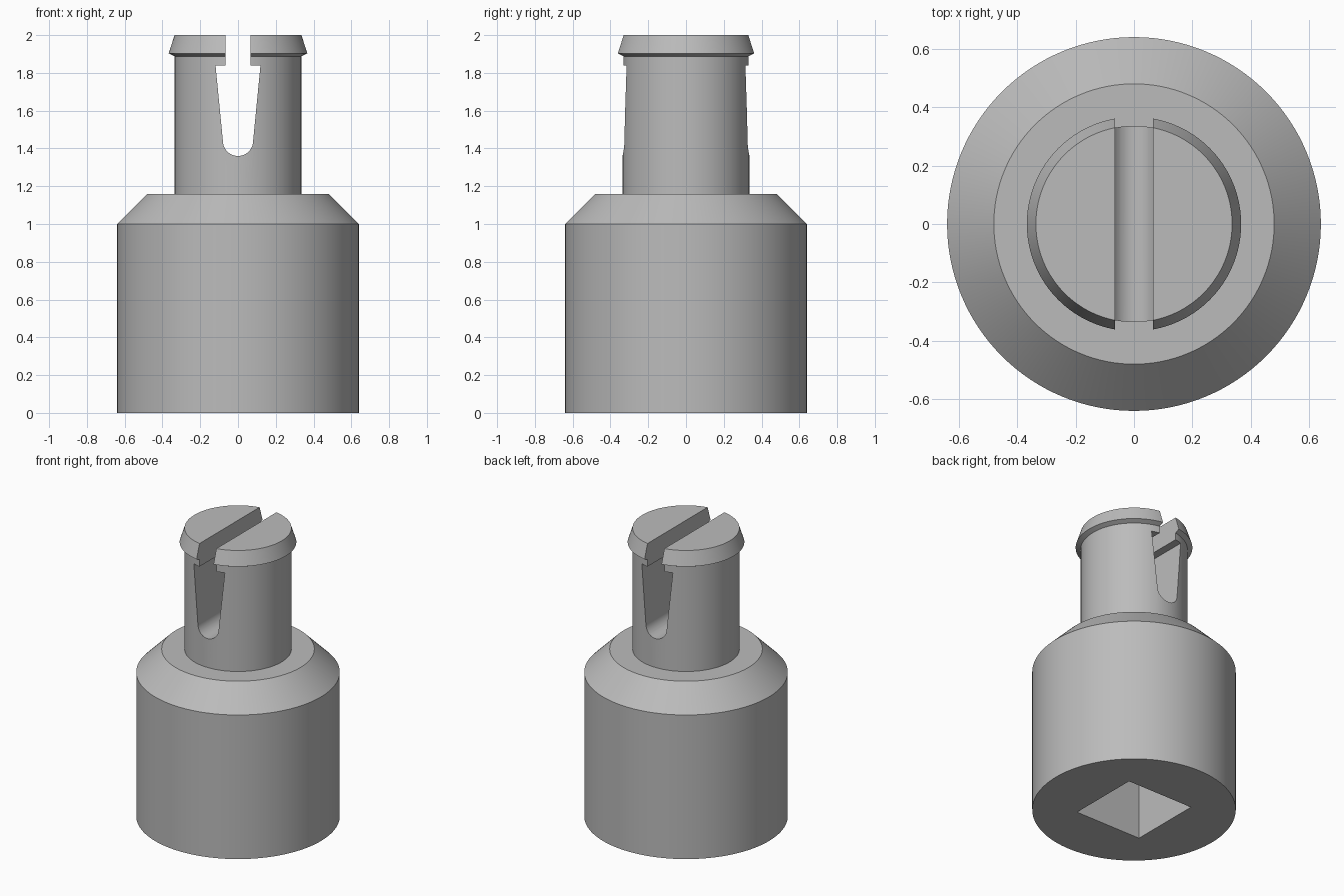
import bpy, bmesh, math

old = bpy.data.objects.get("Cube")
if old:
    bpy.data.objects.remove(old, do_unlink=True)

steel = bpy.data.materials.new("grey steel")
steel.use_nodes = True
GREY = (0.5, 0.5, 0.5, 1)
steel.diffuse_color = GREY
steel.node_tree.nodes["Principled BSDF"].inputs["Base Color"].default_value = GREY


def make_object(name, bm):
    bmesh.ops.recalc_face_normals(bm, faces=bm.faces)
    mesh = bpy.data.meshes.new(name)
    bm.to_mesh(mesh)
    bm.free()
    mesh.materials.append(steel)
    obj = bpy.data.objects.new(name, mesh)
    bpy.context.collection.objects.link(obj)
    return obj


def lathe(name, profile, steps=128):
    """Turn a (radius, height) profile around z; ends lie on the axis."""
    bm = bmesh.new()
    verts = [bm.verts.new((r, 0, z)) for r, z in profile]
    edges = [bm.edges.new(pair) for pair in zip(verts, verts[1:])]
    bmesh.ops.spin(bm, geom=verts + edges, axis=(0, 0, 1), cent=(0, 0, 0),
                   angle=math.tau, steps=steps, use_duplicate=False)
    bmesh.ops.remove_doubles(bm, verts=bm.verts, dist=0.0001)
    return make_object(name, bm)


def prism(name, outline, direction):
    """Extrude a closed 3D outline along a direction."""
    bm = bmesh.new()
    face = bm.faces.new([bm.verts.new(p) for p in outline])
    new = bmesh.ops.extrude_face_region(bm, geom=[face])["geom"]
    bmesh.ops.translate(bm, vec=direction,
                        verts=[v for v in new if isinstance(v, bmesh.types.BMVert)])
    return make_object(name, bm)


def cut(target, cutter):
    mod = target.modifiers.new(cutter.name, "BOOLEAN")
    mod.operation = "DIFFERENCE"
    mod.solver = "EXACT"
    mod.object = cutter
    bpy.context.view_layer.objects.active = target
    bpy.ops.object.modifier_apply(modifier=mod.name)
    bpy.data.objects.remove(cutter, do_unlink=True)


# Turned body: wide barrel, chamfered shoulder, stem and snap lip
body = lathe("socket_body", [
    (0, 0), (0.64, 0), (0.64, 1.0), (0.48, 1.16), (0.336, 1.16),
    (0.336, 1.888), (0.367, 1.903), (0.336, 2.0), (0, 2.0)])

# Stem slot: narrow at the lip, tapering below it to a round end
side = [(0.065, 2.1), (0.065, 1.84), (0.119, 1.84)]
arc = [(0.08 * math.cos(a), 1.44 - 0.08 * math.sin(a))
       for a in (math.pi * i / 24 for i in range(25))]
outline = side + arc + [(-x, z) for x, z in reversed(side)]
cut(body, prism("slot_cutter", [(x, -0.5, z) for x, z in outline], (0, 1, 0)))

# Square drive hole in the underside
h = 0.254
square = [(-h, -h, -0.1), (h, -h, -0.1), (h, h, -0.1), (-h, h, -0.1)]
cut(body, prism("drive_cutter", square, (0, 0, 0.82)))

# Smooth the turned surfaces, keep machined edges sharp
bpy.ops.object.select_all(action="DESELECT")
body.select_set(True)
bpy.context.view_layer.objects.active = body
bpy.ops.object.shade_smooth_by_angle(angle=math.radians(15))
